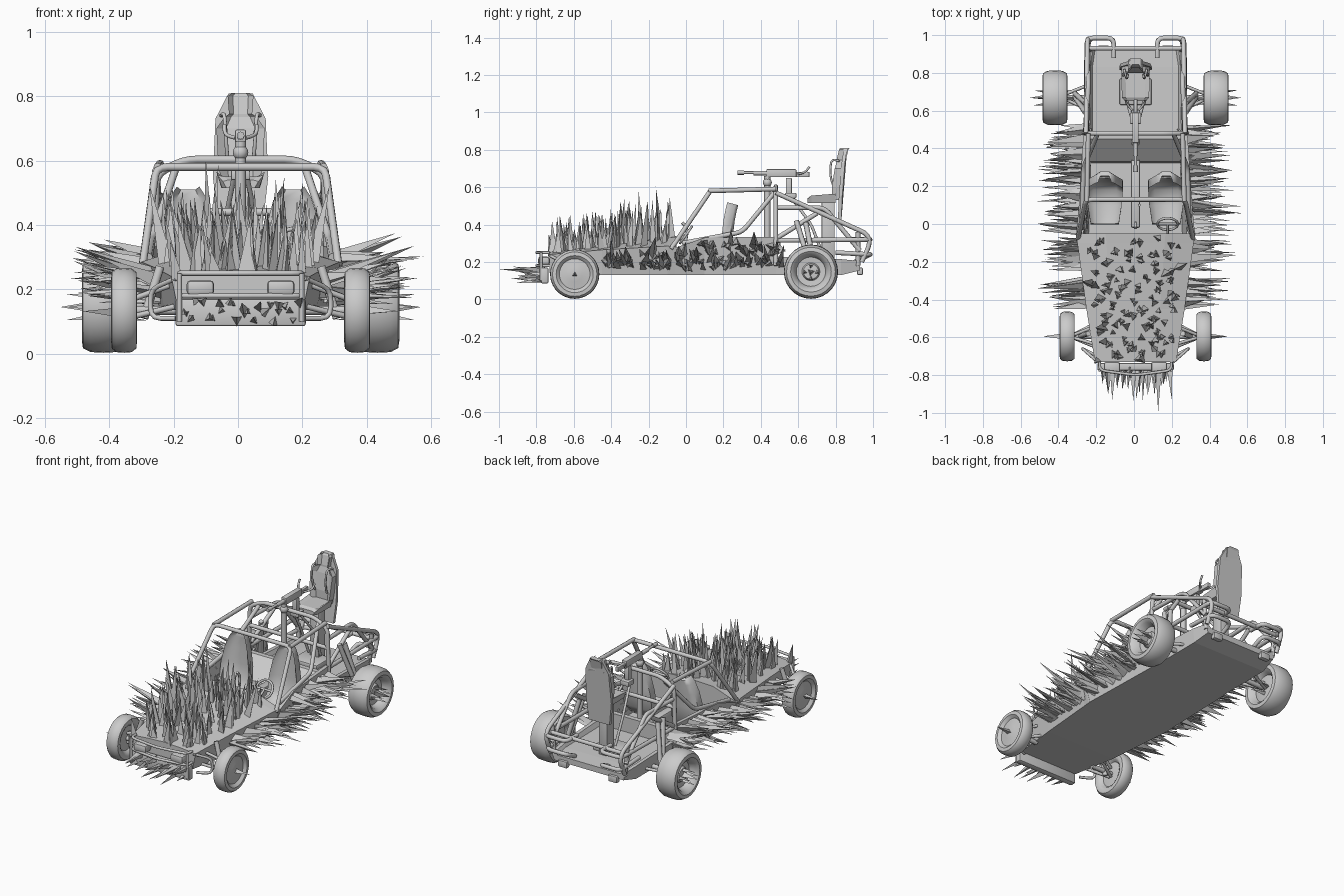
import bpy, bmesh, math, random
from mathutils import Vector, Matrix

if "Cube" in bpy.data.objects:
    bpy.data.objects.remove(bpy.data.objects["Cube"])

random.seed(11)
R = random.uniform


def finish(name, bm, smooth=None):
    bmesh.ops.recalc_face_normals(bm, faces=bm.faces)
    me = bpy.data.meshes.new(name)
    bm.to_mesh(me)
    bm.free()
    ob = bpy.data.objects.new(name, me)
    bpy.context.collection.objects.link(ob)
    if smooth:
        bpy.ops.object.select_all(action='DESELECT')
        ob.select_set(True)
        bpy.context.view_layer.objects.active = ob
        bpy.ops.object.shade_smooth_by_angle(angle=math.radians(smooth))
    return ob


def add_loft(bm, rings):
    vs = [[bm.verts.new(p) for p in r] for r in rings]
    n = len(vs[0])
    for a, b in zip(vs, vs[1:]):
        for i in range(n):
            bm.faces.new((a[i], a[(i + 1) % n], b[(i + 1) % n], b[i]))
    bm.faces.new(vs[0])
    bm.faces.new(vs[-1])


def loft(name, rings, smooth=None):
    bm = bmesh.new()
    add_loft(bm, rings)
    return finish(name, bm, smooth)


def box(name, c, s, bevel=0, mirror=False):
    bm = bmesh.new()
    for k in ((1, -1) if mirror else (1,)):
        bmesh.ops.create_cube(bm, size=1, matrix=Matrix.Translation((c[0] * k, c[1], c[2])) @ Matrix.Diagonal((*s, 1)))
    if bevel:
        bmesh.ops.bevel(bm, geom=bm.edges[:], offset=bevel, segments=2, affect='EDGES', profile=.5)
    return finish(name, bm, 35 if bevel else None)


def tube(name, paths, r=.0125, mirror=True, bend=.035, cyclic=False):
    cu = bpy.data.curves.new(name, 'CURVE')
    cu.dimensions, cu.bevel_depth, cu.bevel_resolution, cu.use_fill_caps = '3D', r, 2, True
    for path in paths:
        for k in ((1, -1) if mirror else (1,)):
            p = [Vector((x * k, y, z)) for x, y, z in path]
            out = [] if cyclic else [p[0]]
            for i in (range(len(p)) if cyclic else range(1, len(p) - 1)):
                u, w = p[i - 1] - p[i], p[(i + 1) % len(p)] - p[i]
                a = p[i] + u.normalized() * min(bend, u.length / 2)
                b = p[i] + w.normalized() * min(bend, w.length / 2)
                out += [a.lerp(p[i], t).lerp(p[i].lerp(b, t), t) for t in (0, .33, .67, 1)]
            if not cyclic:
                out.append(p[-1])
            sp = cu.splines.new('POLY')
            sp.points.add(len(out) - 1)
            sp.use_cyclic_u = cyclic
            for q, v in zip(sp.points, out):
                q.co = (*v, 1)
    ob = bpy.data.objects.new(name, cu)
    bpy.context.collection.objects.link(ob)
    return ob


def spike(bm, p, d, length, r):
    p, d = Vector(p), Vector(d).normalized()
    u = d.orthogonal().normalized()
    w, a0 = d.cross(u), R(0, 6.28)
    base = [bm.verts.new(p - d * .015 + r * (math.cos(a) * u + math.sin(a) * w))
            for a in (a0, a0 + 2.09, a0 + 4.19)]
    tip = bm.verts.new(p + d * length)
    bm.faces.new(base)
    for i in range(3):
        bm.faces.new((base[i], base[(i + 1) % 3], tip))


# hull: closed nose, open cockpit tub, rear deck
def hood_ring(y, wt, wb, zb, ze, zc):
    return [(-wb, y, zb), (-wt, y, ze), (-wt * .5, y, zc), (0, y, zc + .005), (wt * .5, y, zc), (wt, y, ze), (wb, y, zb)]


def tub_ring(y, wt, wb, zb, zt, zf, t=.022):
    return [(-wb, y, zb), (-wt, y, zt), (t - wt, y, zt), (t - wb, y, zf),
            (wb - t, y, zf), (wt - t, y, zt), (wt, y, zt), (wb, y, zb)]


loft('hood', [hood_ring(-.73, .215, .195, .14, .24, .25), hood_ring(-.45, .26, .235, .13, .265, .283),
              hood_ring(-.1, .308, .265, .13, .285, .328), hood_ring(-.05, .318, .27, .13, .28, .335)])
loft('cockpit_tub', [tub_ring(-.06, .315, .27, .13, .275, .15), tub_ring(.1, .3, .265, .13, .33, .15),
                     tub_ring(.48, .275, .255, .13, .335, .15)])
loft('rear_deck', [tub_ring(.47, .265, .25, .13, .23, .2), tub_ring(.83, .26, .25, .13, .215, .195),
                   tub_ring(.93, .25, .235, .155, .205, .19)])
loft('bulkhead', [[(x, .32, .14), (x, .33, .19), (x, .45, .29), (x, .48, .29), (x, .48, .14)] for x in (-.25, .25)])
box('center_tunnel', (0, .16, .19), (.05, .36, .09), bevel=.01)
box('tail_lights', (.17, .93, .15), (.06, .03, .04), bevel=.006, mirror=True)

# wheels: lathed tyre; front has a shallow disc, rear a deep dish
TYRE = [(-1, .75), (-.95, .9), (-.6, .985), (0, 1), (.6, .985), (.95, .9), (1, .75)]
DISC = [(.75, .66), (.6, .62), (.75, .3), (.95, 0)]
DISH = [(.8, .62), (.25, .54), (.2, .33), (.45, .28), (.5, 0)]


def wheel(bm, cy, r, x0, x1, side, rim):
    m, w = (x0 + x1) / 2, (x1 - x0) / 2
    prof = [(-.5, 0), (-.5, .3), (-.4, .55), (-.8, .64)] + TYRE + rim
    rows = []
    for i in range(28):
        a = i * math.tau / 28
        rows.append([bm.verts.new((side * (m + q * w), cy + s * r * math.cos(a), r + .003 + s * r * math.sin(a)))
                     for q, s in prof])
    for i in range(28):
        a, b = rows[i], rows[(i + 1) % 28]
        for j in range(len(prof) - 1):
            bm.faces.new((a[j], a[j + 1], b[j + 1], b[j]))
    bmesh.ops.remove_doubles(bm, verts=bm.verts, dist=1e-5)


hub = bmesh.new()
for nm, cy, r, x0, x1, tip, rim in (('front', -.595, .132, .322, .402, .49, DISC),
                                    ('rear', .668, .145, .36, .493, .56, DISH)):
    bm = bmesh.new()
    for side in (1, -1):
        wheel(bm, cy, r, x0, x1, side, rim)
        spike(hub, (side * (x1 - .03), cy, r), (side, 0, 0), tip - x1 + .03, .022)
        for a in range(4 if nm == 'rear' else 0):
            c, s = math.cos(a * 1.571), math.sin(a * 1.571)
            spike(hub, (side * .44, cy + .03 * c, r + .03 * s), (side, .1 * c, .1 * s), .1, .016)
            spike(hub, (side * .4, cy + .03 * c, r + .03 * s), (-side, .1 * c, .1 * s), .11, .014)
    finish(nm + '_wheels', bm, 40)
finish('hub_spikes', hub)

# suspension and axles
tube('suspension_arms', [[(.19, -.66, .15), (.335, -.6, .115)], [(.2, -.52, .15), (.335, -.59, .115)],
                         [(.2, -.64, .22), (.335, -.6, .17)], [(.21, -.54, .22), (.335, -.59, .17)],
                         [(.24, .6, .16), (.39, .67, .14)], [(.24, .74, .16), (.39, .68, .14)]], .009)
tube('axles', [[(.2, -.595, .135), (.36, -.595, .135)], [(.2, .668, .147), (.42, .668, .147)]], .014)
tube('shock_absorbers', [[(.3, -.595, .11), (.25, -.58, .27)], [(.32, .67, .16), (.265, .59, .42)],
                         [(.32, .69, .16), (.265, .64, .41)]], .014)

# front bumper with headlights
box('bumper_panel', (0, -.755, .128), (.405, .04, .085), bevel=.008)
tube('bumper_frame', [[(-.19, -.73, .25), (-.19, -.775, .25), (0, -.8, .25), (.19, -.775, .25), (.19, -.73, .25)],
                      [(-.19, -.73, .18), (-.19, -.775, .18), (0, -.8, .18), (.19, -.775, .18), (.19, -.73, .18)]],
     .008, False)
tube('bumper_uprights', [[(.19, -.775, .25), (.19, -.775, .1)], [(.2, -.73, .235), (.28, -.66, .2), (.28, -.66, .11), (.2, -.7, .11)]], .008)
box('headlights', (.125, -.76, .205), (.085, .06, .046), bevel=.012, mirror=True)

# roll cage
tube('windshield_frame', [[(-.305, -.08, .27), (-.262, .13, .58), (.262, .13, .58), (.305, -.08, .27)]], mirror=False)
tube('main_hoop', [[(-.275, .48, .18), (-.262, .48, .56), (-.17, .48, .603), (.17, .48, .603), (.262, .48, .56),
                    (.275, .48, .18)], [(-.265, .48, .44), (.265, .48, .44)]], mirror=False)
tube('cage_rails', [[(.258, .12, .58), (.25, .48, .59)], [(.262, .48, .57), (.255, .97, .35), (.25, .985, .3), (.25, .94, .2)],
                    [(.26, .48, .49), (.25, .74, .49), (.25, .93, .26)], [(.265, .49, .33), (.255, .7, .46)],
                    [(.255, .92, .36), (.24, .92, .18)], [(.285, -.02, .3), (.275, .3, .36), (.2, .48, .58)]])
tube('rear_guards', [[(.262, .48, .315), (.258, .985, .32), (.115, .985, .32), (.115, .88, .32)],
                     [(.25, .8, .25), (.25, .985, .24), (.115, .985, .24), (.115, .9, .2)]])
tube('rear_crossbar', [[(-.25, .93, .32), (.25, .93, .32)]], mirror=False)

# bucket seats with curved backs
bm = bmesh.new()
path = [(.0, .2, .075), (.1, .185, .09), (.18, .19, .095), (.215, .24, .097), (.225, .33, .094),
        (.235, .42, .076), (.247, .48, .055), (.255, .51, .035)]
for k in (1, -1):
    rings = []
    for i, (y, z, w) in enumerate(path):
        a, b = path[max(i - 1, 0)], path[min(i + 1, len(path) - 1)]
        t = Vector((0, b[0] - a[0], b[1] - a[1])).normalized()
        n = Vector((0, -t.z, t.y))
        rings.append([Vector((k * .163 + u * w, y, z)) + n * d for u, d in
                      ((-1, .035), (-.65, 0), (.65, 0), (1, .035), (1.0, -.01), (.6, -.025), (-.6, -.025), (-1, -.01))])
    add_loft(bm, rings)
finish('bucket_seats', bm, 60)

# steering wheel and levers
c, tilt = Vector((.17, 0, .345)), Matrix.Rotation(math.radians(55), 3, 'X')
tube('steering_wheel', [[c + tilt @ Vector((.055 * math.cos(a * .524), .055 * math.sin(a * .524), 0)) for a in range(12)]],
     .007, False, .01, True)
tube('steering_column', [[(.17, 0, .345), (.17, -.08, .29)], [(.115, 0, .345), (.225, 0, .345)]], .007, False)
tube('levers', [[(0, -.02, .2), (0, .01, .38), (0, -.02, .41)], [(.02, .1, .2), (.02, .1, .29)]], .008, False)

# gunner seat
box('gunner_post', (0, .76, .36), (.06, .07, .34), bevel=.008)
box('gunner_post_foot', (0, .7, .21), (.17, .14, .03), bevel=.008)
loft('gunner_cushion', [[(-w, y, z0), (-w * .7, y, z1), (w * .7, y, z1), (w, y, z0), (w * .8, y, .515), (-w * .8, y, .515)]
                        for y, w, z0, z1 in ((.65, .055, .535, .54), (.67, .072, .555, .55), (.8, .075, .565, .55))])
loft('gunner_backrest', [[(-w, y - .02, z), (-w * .6, y, z), (w * .6, y, z), (w, y - .02, z), (w, y + .03, z), (-w, y + .03, z)]
                         for z, y, w in ((.53, .8, .06), (.6, .8, .07), (.7, .815, .075), (.735, .825, .05),
                                         (.745, .825, .036), (.8, .838, .04), (.81, .845, .028))])
loft('back_armor_plate', [[(-.07, y - .01, .41), (-.086, y - .005, .55), (-.078, y + .01, .73), (-.038, y + .022, .808),
                           (.038, y + .022, .808), (.078, y + .01, .73), (.086, y - .005, .55), (.07, y - .01, .41)]
                          for y in (.822, .84)])
tube('seat_harness', [[(.06, .82, .74), (.05, .775, .75), (.045, .77, .66), (.04, .79, .6)]], .006)

# mounted gun and pedestal
tube('gun_pedestal', [[(0, .435, .16), (0, .435, .66)]], .017, False)
bm = bmesh.new()
bmesh.ops.create_uvsphere(bm, u_segments=12, v_segments=8, radius=.024, matrix=Matrix.Translation((0, .435, .625)))
finish('pivot_ball', bm, 60)
tube('gun_barrel', [[(0, .275, .678), (0, .46, .678)]], .008, False)
tube('muzzle', [[(0, .275, .678), (0, .31, .678)], [(0, .36, .675), (0, .44, .675)]], .012, False)
box('gun_receiver', (0, .51, .675), (.034, .16, .042), bevel=.005)
box('gun_stock', (0, .62, .668), (.02, .08, .028), bevel=.004)
box('gun_grip_post', (0, .55, .6), (.03, .032, .1), bevel=.004)
box('gun_support', (0, .56, .555), (.06, .06, .03), bevel=.005)
tube('gun_support_legs', [[(.02, .56, .55), (.05, .67, .4), (.04, .73, .24)]], .008)
tube('gun_handles', [[(.015, .6, .67), (.05, .64, .68), (.05, .66, .71)]], .006)

# hood spikes in clusters, pointing up
bm = bmesh.new()
for i in range(54):
    y = -.71 + .63 * (i + R(0, 1)) / 54
    hw = .18 + (y + .71) * .13
    x = hw * (((i * .618) % 1) * 2 - 1)
    zt = .255 + (y + .73) * .11 - abs(x) * .06
    top = R(.15, .25) + .04 * (y > -.35)
    for j in range(random.choice((1, 2, 3, 4))):
        spike(bm, (x + R(-.025, .025), y + R(-.025, .025), zt), (x * .5 + R(-.14, .14), R(-.1, .1), 1),
              top * R(.4, 1.05), R(.017, .03))
finish('hood_spikes', bm)

# flank spikes, both sides
bm = bmesh.new()
for side in (1, -1):
    for a, b, n in ((-.43, -.29, 20), (-.24, -.08, 20), (-.05, .2, 32), (.2, .51, 44)):
        for i in range(n):
            y = a + (b - a) * (i + R(0, 1)) / n
            z = R(.165, .25 if y < .05 else .31)
            hw = .26 + (y + .45) * .14 if y < -.06 else .312 - (y + .06) * .07
            hw -= (.31 - z) * .25
            spike(bm, (side * hw, y, z), (side, R(-.12, .12), R(-.1, .42)), R(.08, .22) + R(0, .07), R(.018, .032))
finish('side_spikes', bm)

# nose spikes on the bumper
bm = bmesh.new()
for i in range(24):
    x = -.19 + .38 * (i + R(0, 1)) / 24
    spike(bm, (x, -.77, R(.1, .165)), (R(-.1, .1), -1, R(-.12, .2)), R(.05, .17), R(.014, .022))
spike(bm, (.12, -.77, .15), (0, -1, .05), .225, .02)
finish('bumper_spikes', bm)

# vehicle sits slightly off the centre line
for ob in bpy.data.objects:
    ob.location.x += .008
